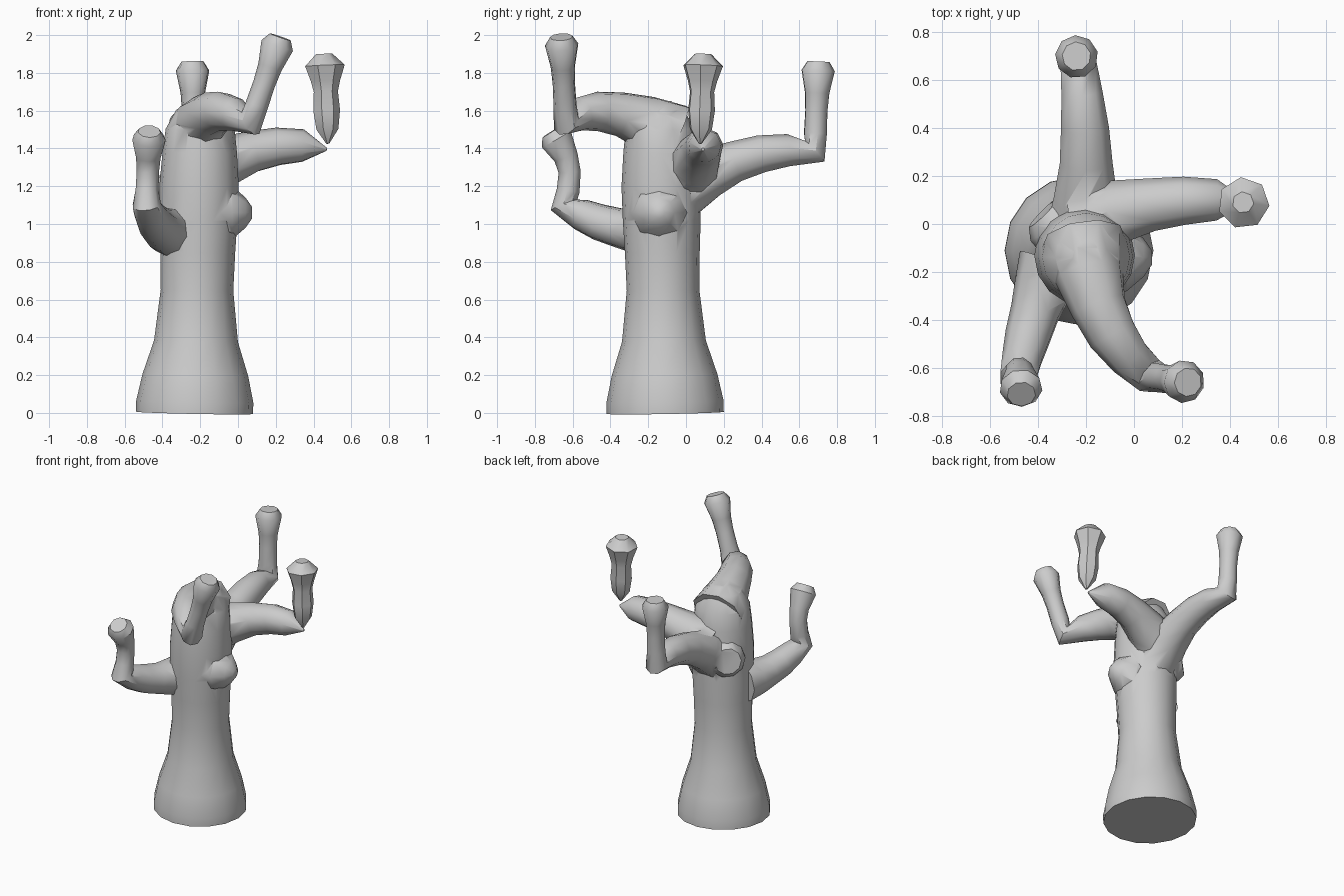
import bpy, bmesh, math
from mathutils import Vector

if "Cube" in bpy.data.objects:
    bpy.data.objects.remove(bpy.data.objects["Cube"])

ARM = (.16, .135, .112, .102, .088, .077)      # radii from root to elbow
END = ((.2, .062), (.45, .06), (.65, .066), (.9, .09), (1, .06))  # upright part


def tube(name, pts, radii, sides=9):
    """Loft round sections along a path, capped at both ends."""
    bm = bmesh.new()
    pts = [Vector(p) for p in pts]
    loops = []
    side = (pts[1] - pts[0]).orthogonal()
    for i, p in enumerate(pts):
        a = (p - pts[i - 1]).normalized() if i else Vector()
        b = (pts[i + 1] - p).normalized() if i < len(pts) - 1 else Vector()
        t = (a + b).normalized()
        side = (side - t * side.dot(t)).normalized()
        other = t.cross(side)
        angles = [k * math.tau / sides for k in range(sides)]
        loops.append([bm.verts.new(p + radii[i] * (
            side * math.cos(w) + other * math.sin(w))) for w in angles])
    for lo, hi in zip(loops, loops[1:]):
        for k in range(sides):
            n = (k + 1) % sides
            bm.faces.new((lo[k], lo[n], hi[n], hi[k]))
    bm.faces.new(loops[0][::-1])
    bm.faces.new(loops[-1])
    bmesh.ops.recalc_face_normals(bm, faces=bm.faces[:])
    me = bpy.data.meshes.new(name)
    bm.to_mesh(me)
    bm.free()
    ob = bpy.data.objects.new(name, me)
    bpy.context.collection.objects.link(ob)
    return ob


def branch(name, root, bend, elbow, tip=None, bow=0, thick=1):
    """Curved arm that thins to an elbow, then an upright with a flared head."""
    root, bend, elbow = Vector(root), Vector(bend), Vector(elbow)
    pts, radii = [], []
    for i, r in enumerate(ARM):
        t = i / (len(ARM) - 1)
        pts.append(root * (1 - t) ** 2 + bend * 2 * t * (1 - t) + elbow * t * t)
        radii.append(r * (1 + (thick - 1) * (1 - t)))
    if tip:
        for f, r in END:
            pts.append(elbow.lerp(Vector(tip), f)
                       + Vector((0, bow * math.sin(f * math.pi), 0)))
            radii.append(r)
    else:
        radii[-1] = .008    # broken to a point
    return tube(name, pts, radii)


# Flared trunk with a rounded crown: height, radius
profile = ((0, .31), (.06, .31), (.2, .28), (.38, .222), (.65, .192), (.85, .198),
           (1.02, .206), (1.2, .21), (1.38, .197), (1.5, .183), (1.6, .13), (1.65, .06))
trunk = tube("tree_trunk",
             [(-.23 + .02 * z, -.11 - .018 * z, z) for z, r in profile],
             [r for z, r in profile], 16)

# Branches, stub and round knot
parts = [
    branch("back_branch", (-.21, -.02, 1.18), (-.18, .33, 1.42), (-.235, .68, 1.385),
           (-.24, .7, 1.86)),
    branch("right_branch", (-.2, .01, 1.26), (.16, .13, 1.47), (.47, .09, 1.395)),
    branch("front_branch", (-.21, -.06, 1.47), (-.17, -.46, 1.68), (.07, -.635, 1.54),
           (.225, -.66, 1.99), 0, 1.1),
    branch("left_branch", (-.34, -.16, .96), (-.44, -.43, .96), (-.485, -.645, 1.1),
           (-.47, -.71, 1.49), .06, .9),
    tube("right_stub", [(x, -.14, 1.06) for x in (-.15, -.03, .04, .075)],
         (.17, .14, .08, .03), 8),
    tube("back_knot", [(-.25, -.07, 1.18), (-.345, .02, 1.19), (-.375, .05, 1.195)],
         (.14, .125, .09), 10),
]

# Merge the parts into the trunk
for p in parts:
    mod = trunk.modifiers.new(p.name, 'BOOLEAN')
    mod.operation = 'UNION'
    mod.solver = 'EXACT'
    mod.object = p
merged = bpy.data.meshes.new_from_object(
    trunk.evaluated_get(bpy.context.evaluated_depsgraph_get()))
trunk.modifiers.clear()
trunk.data = merged
for p in parts:
    bpy.data.objects.remove(p)

# Open underside
bm = bmesh.new()
bm.from_mesh(merged)
base = [f for f in bm.faces if all(v.co.z < .001 for v in f.verts)]
bmesh.ops.delete(bm, geom=base, context='FACES')
bm.to_mesh(merged)
bm.free()

# Loose upright end of the right branch
foot, top = Vector((.475, .075, 1.425)), Vector((.455, .09, 1.9))
upright = tube("right_branch_end",
               [foot.lerp(top, f) for f in (0, .16, .37, .58, .7, .87, 1)],
               (.008, .06, .073, .066, .08, .108, .045), 7)

for ob in (trunk, upright):
    bpy.ops.object.select_all(action='DESELECT')
    ob.select_set(True)
    bpy.context.view_layer.objects.active = ob
    bpy.ops.object.shade_smooth_by_angle(angle=math.radians(42))
